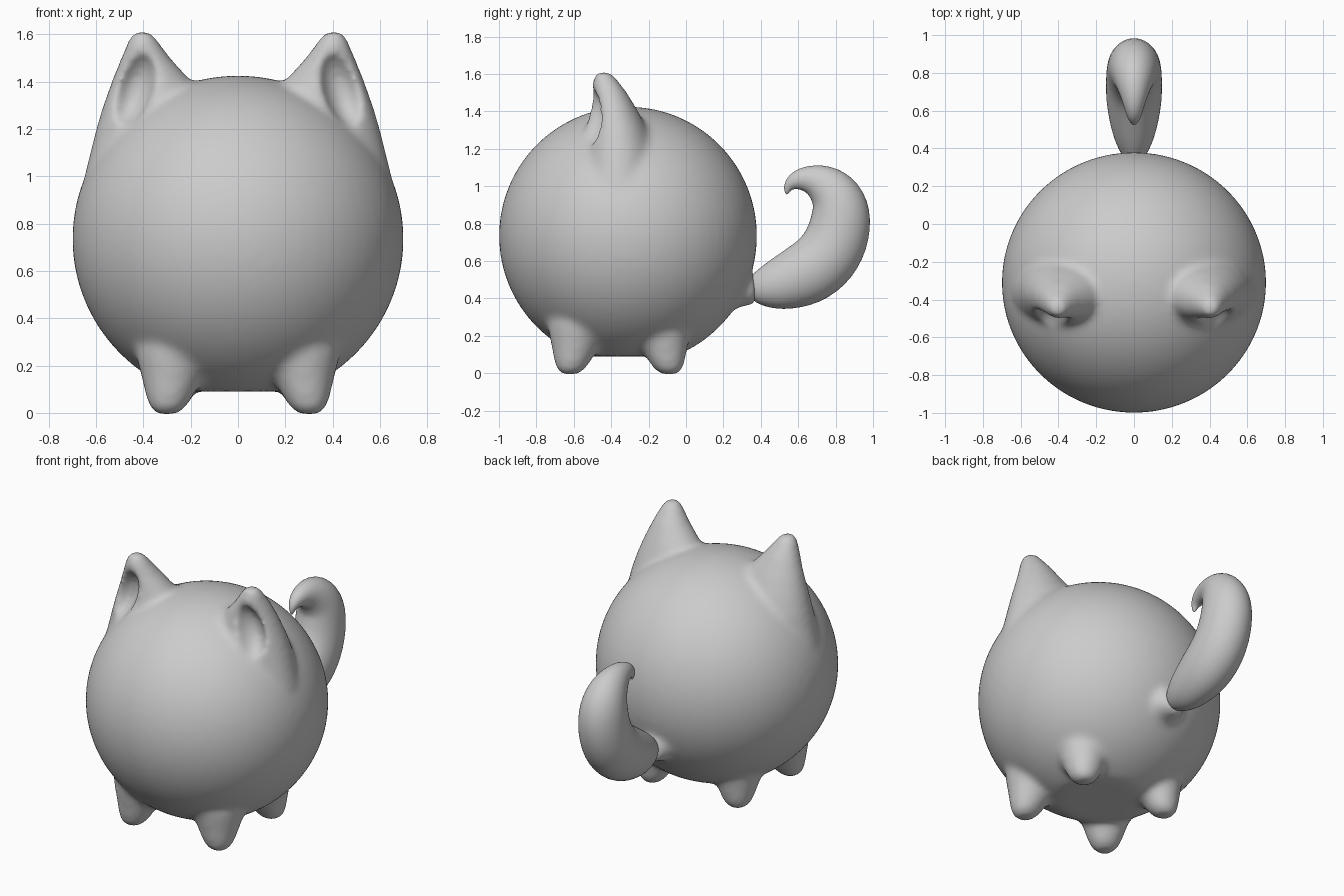
import bpy, bmesh, math
from mathutils import Matrix, Vector

cube = bpy.data.objects.get("Cube")
if cube:
    bpy.data.objects.remove(cube, do_unlink=True)

grey = bpy.data.materials.new("soft grey")
grey.use_nodes = True
grey.diffuse_color = (0.6, 0.6, 0.6, 1)
grey.node_tree.nodes["Principled BSDF"].inputs["Base Color"].default_value = (0.6, 0.6, 0.6, 1)


def finish(name, bm):
    bmesh.ops.recalc_face_normals(bm, faces=bm.faces)
    for f in bm.faces:
        f.smooth = True
    mesh = bpy.data.meshes.new(name)
    bm.to_mesh(mesh)
    bm.free()
    mesh.materials.append(grey)
    obj = bpy.data.objects.new(name, mesh)
    bpy.context.collection.objects.link(obj)
    return obj


def loft(bm, stations, sides=32):
    """Skin ellipses (x, y, z, x radius, other radius, tilt) into a closed tube."""
    rings = []
    for x, y, z, rx, rv, tilt in stations:
        ring = []
        for i in range(sides):
            a = math.tau * i / sides
            v = rv * math.sin(a)
            ring.append(bm.verts.new((x + rx * math.cos(a),
                                      y + v * math.cos(tilt), z + v * math.sin(tilt))))
        rings.append(ring)
    for r, s in zip(rings, rings[1:]):
        for i in range(sides):
            j = (i + 1) % sides
            bm.faces.new((r[i], r[j], s[j], s[i]))
    bm.faces.new(rings[0])
    bm.faces.new(rings[-1])


def ellipsoid(bm, centre, radii, turn=0.0):
    m = Matrix.Translation(centre) @ Matrix.Rotation(turn, 4, "Y") @ Matrix.Diagonal((*radii, 1))
    return bmesh.ops.create_uvsphere(bm, u_segments=64, v_segments=40, radius=1, matrix=m)["verts"]


# Body: ball with a flat belly
bm = bmesh.new()
for v in ellipsoid(bm, (0, -0.31, 0.735), (0.7, 0.69, 0.69)):
    v.co.z = max(v.co.z, 0.09)

# Ears: z, x centre, x radius, y centre, y radius
EAR = [(1.0, .36, .29, -.36, .22), (1.2, .35, .25, -.36, .19), (1.3, .35, .22, -.37, .165),
       (1.4, .365, .17, -.385, .13), (1.5, .39, .105, -.41, .095),
       (1.56, .40, .07, -.43, .07), (1.6, .405, .045, -.44, .045), (1.615, .405, .02, -.445, .02)]
for side in (-1, 1):
    loft(bm, [(side * cx, cy, z, rx, ry, 0) for z, cx, rx, cy, ry in EAR])
    # Feet: rounded stubs leaning outward
    for y, lean in ((-0.62, -1), (-0.09, 1)):
        loft(bm, [(side * (.30 - h * .15), y - lean * h * .2, h, r, r, 0)
                  for h, r in ((.4, .2), (.25, .17), (.15, .13), (.07, .1), (.02, .075), (-.006, .04))])

# Tail root
loft(bm, [(0, .15, .52, .19, .19, math.pi / 2), (0, .28, .47, .13, .12, math.pi / 2),
          (0, .37, .44, .075, .07, math.pi / 2)])
body = finish("body", bm)

# Hidden cutter for the hollows of the ears
bm = bmesh.new()
for side in (-1, 1):
    ellipsoid(bm, (side * .44, -.55, 1.37), (.085, .13, .17), -side * .35)
hollows = finish("ear_hollow_cutter", bm)
hollows.hide_render = True
hollows.hide_viewport = True

# Blend everything into one soft skin
def remesh():
    m = body.modifiers.new("Skin", "REMESH")
    m.mode = "VOXEL"
    m.voxel_size = 0.016
    m.use_smooth_shade = True

remesh()
cut = body.modifiers.new("Hollows", "BOOLEAN")
cut.operation = "DIFFERENCE"
cut.object = hollows
remesh()
soft = body.modifiers.new("Soften", "SMOOTH")
soft.factor = 0.5
soft.iterations = 14

# Tail: y, z, radius along a hook
TAIL = [(.34, .445, .06), (.39, .455, .095), (.47, .465, .138), (.635, .52, .18), (.76, .615, .182),
        (.825, .755, .175), (.83, .9, .163), (.77, .995, .132), (.67, 1.045, .082),
        (.58, 1.035, .052), (.54, .995, .026), (.537, .955, .006)]
stations = []
for i, (y, z, r) in enumerate(TAIL):
    a, b = TAIL[max(i - 1, 0)], TAIL[min(i + 1, len(TAIL) - 1)]
    tilt = math.atan2(b[1] - a[1], b[0] - a[0]) + math.pi / 2
    stations.append((0, y, z, r * .84, r, tilt))
bm = bmesh.new()
loft(bm, stations, 16)
tail = finish("tail", bm)
tail.modifiers.new("Round", "SUBSURF").levels = 2
tail.modifiers["Round"].render_levels = 2
